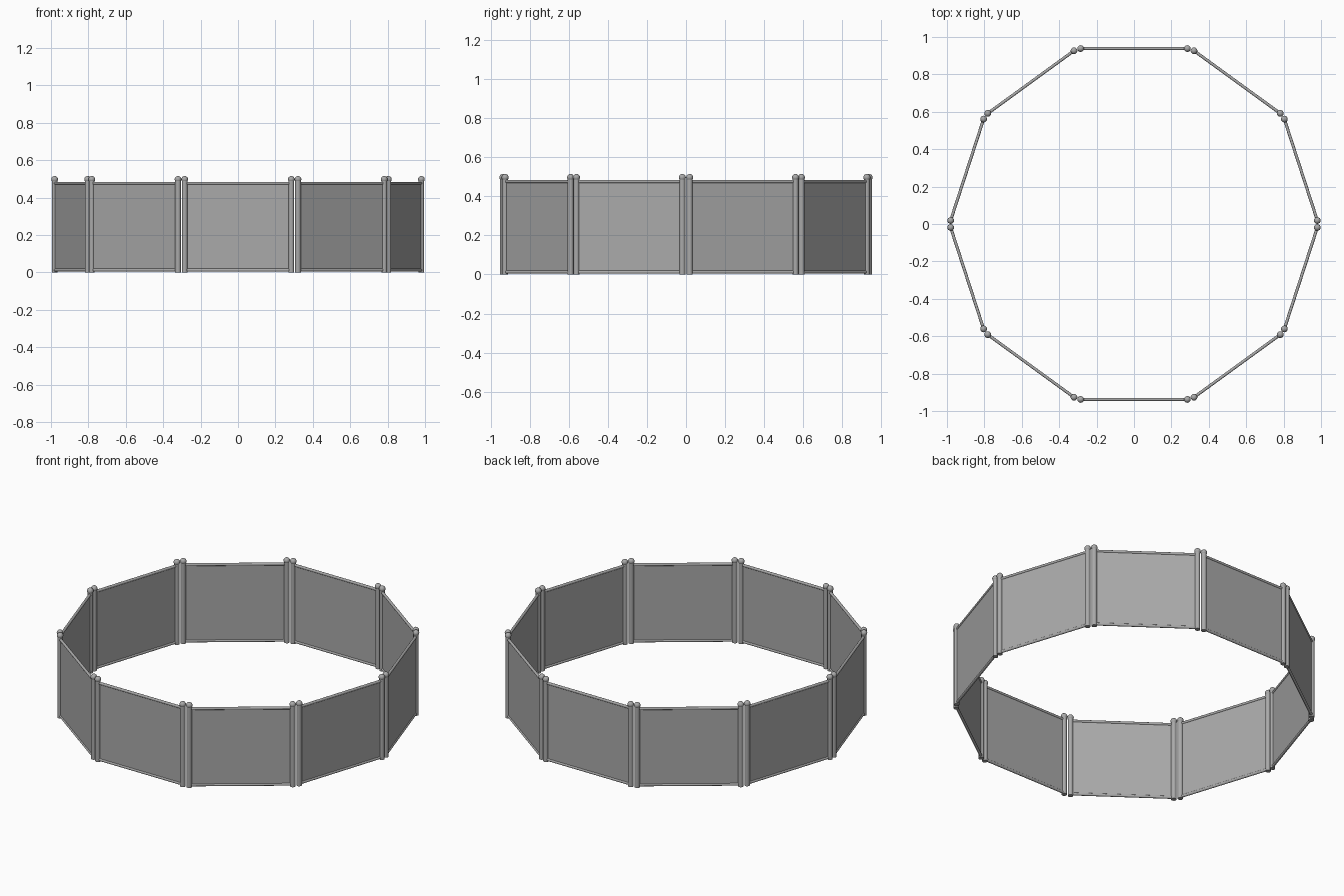
import bpy
from math import radians, pi
from mathutils import Matrix

if "Cube" in bpy.data.objects:
    bpy.data.objects.remove(bpy.data.objects["Cube"])

SIDES = 10
APOTHEM = 0.938      # centre to panel
HALF = 0.285         # panel centre to post
POST_R, BALL_R, RAIL_R = 0.015, 0.018, 0.008
POST_H, BALL_Z = 0.49, 0.497


def material(name, value):
    m = bpy.data.materials.new(name)
    m.use_nodes = True
    colour = (value, value, value, 1)
    m.diffuse_color = colour
    m.node_tree.nodes["Principled BSDF"].inputs["Base Color"].default_value = colour
    return m


grey = material("metal grey", 0.4)


def place(name, turn, smooth=True):
    """Name the new part, colour it and swing it round the ring."""
    ob = bpy.context.object
    ob.name = name
    ob.data.materials.append(grey)
    if smooth:
        bpy.ops.object.shade_smooth_by_angle(angle=radians(40))
    ob.matrix_world = turn @ ob.matrix_basis


for i in range(SIDES):
    turn = Matrix.Rotation(2 * pi * i / SIDES, 4, "Z")

    # Thin sheet between the posts
    bpy.ops.mesh.primitive_cube_add(size=1, location=(0, -APOTHEM, 0.242))
    bpy.context.object.scale = (2 * HALF, 0.006, 0.464)
    place(f"panel_{i}", turn, False)

    # Top and bottom rails
    for label, z in (("top", 0.476), ("bottom", 0.012)):
        bpy.ops.mesh.primitive_cylinder_add(
            vertices=16, radius=RAIL_R, depth=2 * HALF,
            location=(0, -APOTHEM, z), rotation=(0, pi / 2, 0))
        place(f"{label}_rail_{i}", turn)

    # Posts with ball caps
    for label, side in (("left", 1), ("right", -1)):
        bpy.ops.mesh.primitive_cylinder_add(
            vertices=24, radius=POST_R, depth=POST_H,
            location=(side * HALF, -APOTHEM, POST_H / 2))
        place(f"{label}_post_{i}", turn)
        bpy.ops.mesh.primitive_uv_sphere_add(
            segments=24, ring_count=12, radius=BALL_R,
            location=(side * HALF, -APOTHEM, BALL_Z))
        place(f"{label}_post_cap_{i}", turn)
